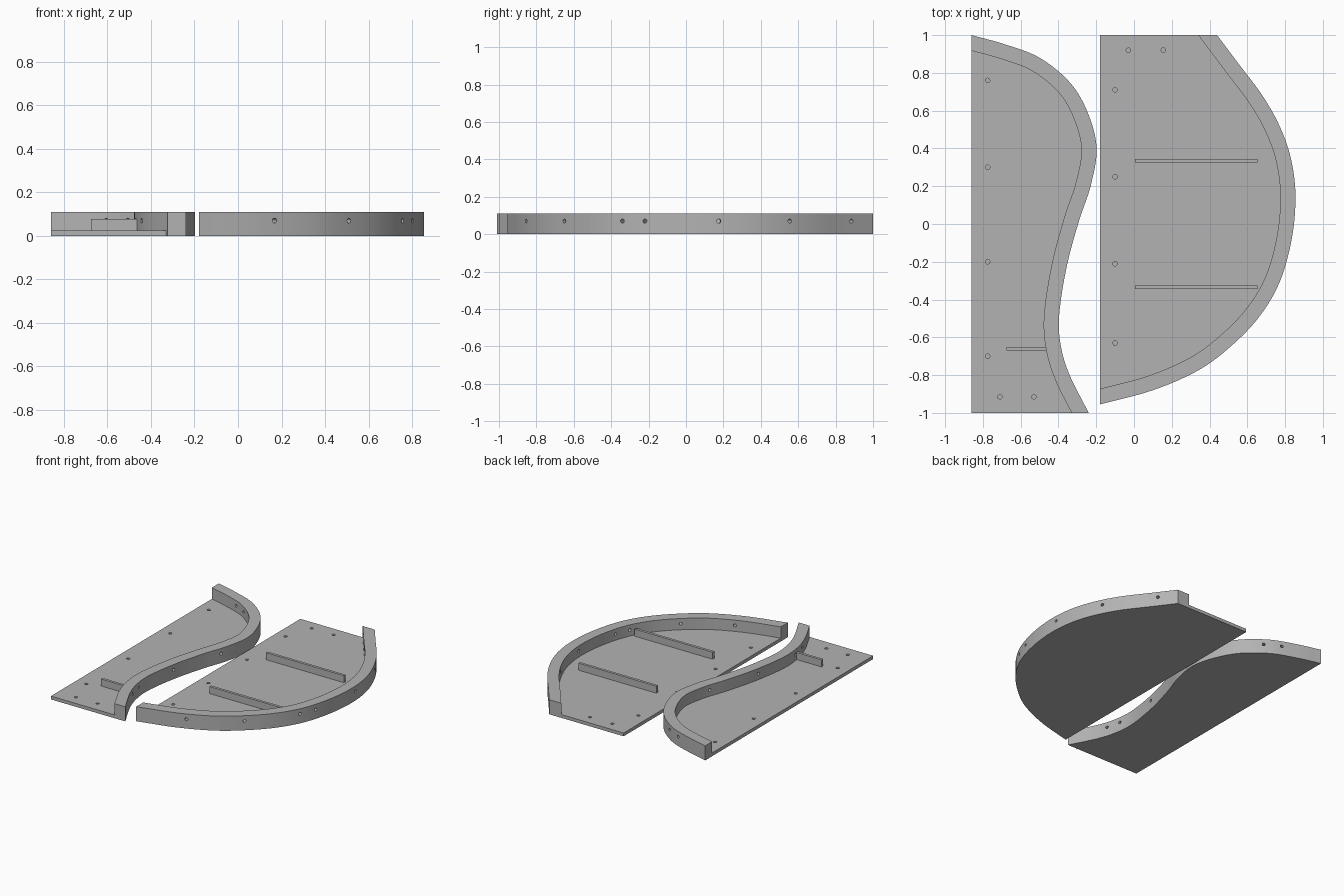
import bpy, bmesh, math
from mathutils import Vector

if "Cube" in bpy.data.objects:
    bpy.data.objects.remove(bpy.data.objects["Cube"])

PLATE, WALL, RIB, THICK, HOLE_Z = 0.025, 0.11, 0.078, 0.08, 0.07

grey = bpy.data.materials.new("grey")
grey.diffuse_color = (0.45, 0.45, 0.45, 1)
grey.use_nodes = True
grey.node_tree.nodes["Principled BSDF"].inputs["Base Color"].default_value = grey.diffuse_color


def make_object(name, bm):
    bmesh.ops.recalc_face_normals(bm, faces=bm.faces)
    mesh = bpy.data.meshes.new(name)
    bm.to_mesh(mesh)
    bm.free()
    mesh.materials.append(grey)
    obj = bpy.data.objects.new(name, mesh)
    bpy.context.collection.objects.link(obj)
    return obj


def prism(name, outline, z0, z1):
    bm = bmesh.new()
    face = bm.faces.new([bm.verts.new((p[0], p[1], z0)) for p in outline])
    top = bmesh.ops.extrude_face_region(bm, geom=[face])["geom"]
    bmesh.ops.translate(bm, vec=(0, 0, z1 - z0),
                        verts=[v for v in top if isinstance(v, bmesh.types.BMVert)])
    return make_object(name, bm)


def spline(points, steps=8):
    """Smooth curve through the points (Catmull-Rom)."""
    p = [Vector(q) for q in points]
    p = [2 * p[0] - p[1]] + p + [2 * p[-1] - p[-2]]
    out = []
    for a, b, c, d in zip(p, p[1:], p[2:], p[3:]):
        for i in range(steps):
            t = i / steps
            out.append(0.5 * (2 * b + (c - a) * t + (2 * a - 5 * b + 4 * c - d) * t**2
                              + (3 * b - a - 3 * c + d) * t**3))
    return out + [p[-2]]


def normals(curve):
    """Inward normals of a curve running from back to front."""
    last = len(curve) - 1
    result = []
    for i in range(last + 1):
        t = (curve[min(i + 1, last)] - curve[max(i - 1, 0)]).normalized()
        result.append(Vector((t.y, -t.x)))
    return result


def drill(obj, holes, radius, length):
    """Cut round holes given as (centre, axis)."""
    bm = bmesh.new()
    for centre, axis in holes:
        m = axis.to_track_quat('Z', 'Y').to_matrix().to_4x4()
        m.translation = centre
        bmesh.ops.create_cone(bm, cap_ends=True, segments=16, radius1=radius,
                              radius2=radius, depth=length, matrix=m)
    cutter = make_object("hole_cutter", bm)
    mod = obj.modifiers.new("holes", 'BOOLEAN')
    mod.operation, mod.solver, mod.object = 'DIFFERENCE', 'EXACT', cutter
    bpy.context.view_layer.objects.active = obj
    bpy.ops.object.modifier_apply(modifier=mod.name)
    bpy.data.objects.remove(cutter)


def half(side, points, cut_start, cut_end, corners, plate_holes, wall_hole_ys, ribs):
    outer = spline(points)
    norm = normals(outer)
    inner = [p + n * THICK for p, n in zip(outer, norm)]
    # ends are trimmed square to the base edges
    for i, cut in ((0, Vector(cut_start)), (-1, Vector(cut_end))):
        inner[i] = outer[i] + cut * (THICK / norm[i].dot(cut))

    # curved wall with bolt holes
    wall = prism(side + "_curved_wall", outer + inner[::-1], 0, WALL)
    holes = []
    for y in wall_hole_ys:
        i = min(range(len(outer)), key=lambda k: abs(outer[k].y - y))
        j = i + 1 if outer[i].y > y else i - 1
        t = (y - outer[i].y) / (outer[j].y - outer[i].y)
        c = outer[i].lerp(outer[j], t) + norm[i] * THICK / 2
        holes.append((c.to_3d() + Vector((0, 0, HOLE_Z)), norm[i].to_3d()))
    drill(wall, holes, 0.011, THICK * 1.6)
    bpy.ops.object.select_all(action='DESELECT')
    wall.select_set(True)
    bpy.context.view_layer.objects.active = wall
    bpy.ops.object.shade_smooth_by_angle(angle=math.radians(25))

    # flat base with blind screw holes
    base = prism(side + "_base_plate", inner + corners, 0, PLATE)
    drill(base, [(Vector((x, y, PLATE)), Vector((0, 0, 1))) for x, y in plate_holes],
          0.012, 0.04)

    # upright ribs
    for n, (x0, x1, y) in enumerate(ribs, 1):
        h = 0.01
        prism(f"{side}_rib_{n}", [(x0, y - h), (x1, y - h), (x1, y + h), (x0, y + h)],
              PLATE, RIB)


# Left half: S-shaped wall
half("left",
     [(-0.86, 1.0), (-0.68, 0.95), (-0.50, 0.88), (-0.34, 0.75), (-0.245, 0.59),
      (-0.198, 0.40), (-0.23, 0.20), (-0.29, 0.02), (-0.355, -0.22), (-0.395, -0.47),
      (-0.39, -0.63), (-0.345, -0.79), (-0.24, -1.0)],
     (0, -1), (-1, 0), [(-0.86, -1.0)],
     [(-0.775, y) for y in (0.76, 0.30, -0.20, -0.70)] + [(-0.71, -0.915), (-0.53, -0.915)],
     [0.915, 0.855, 0.15, -0.25, -0.62, -0.73],
     [(-0.675, -0.465, -0.66)])

# Right half: bowed wall
half("right",
     [(0.44, 1.0), (0.56, 0.84), (0.68, 0.68), (0.77, 0.52), (0.83, 0.35), (0.855, 0.15),
      (0.835, -0.08), (0.77, -0.31), (0.66, -0.495), (0.51, -0.65), (0.34, -0.775),
      (0.10, -0.88), (-0.18, -0.955)],
     (-1, 0), (0, 1), [(-0.18, 1.0)],
     [(-0.1, y) for y in (0.71, 0.25, -0.21, -0.63)] + [(-0.03, 0.92), (0.155, 0.92)],
     [0.885, 0.555, 0.175, -0.22, -0.34, -0.65, -0.855],
     [(0.005, 0.655, 0.335), (0.005, 0.655, -0.335)])
